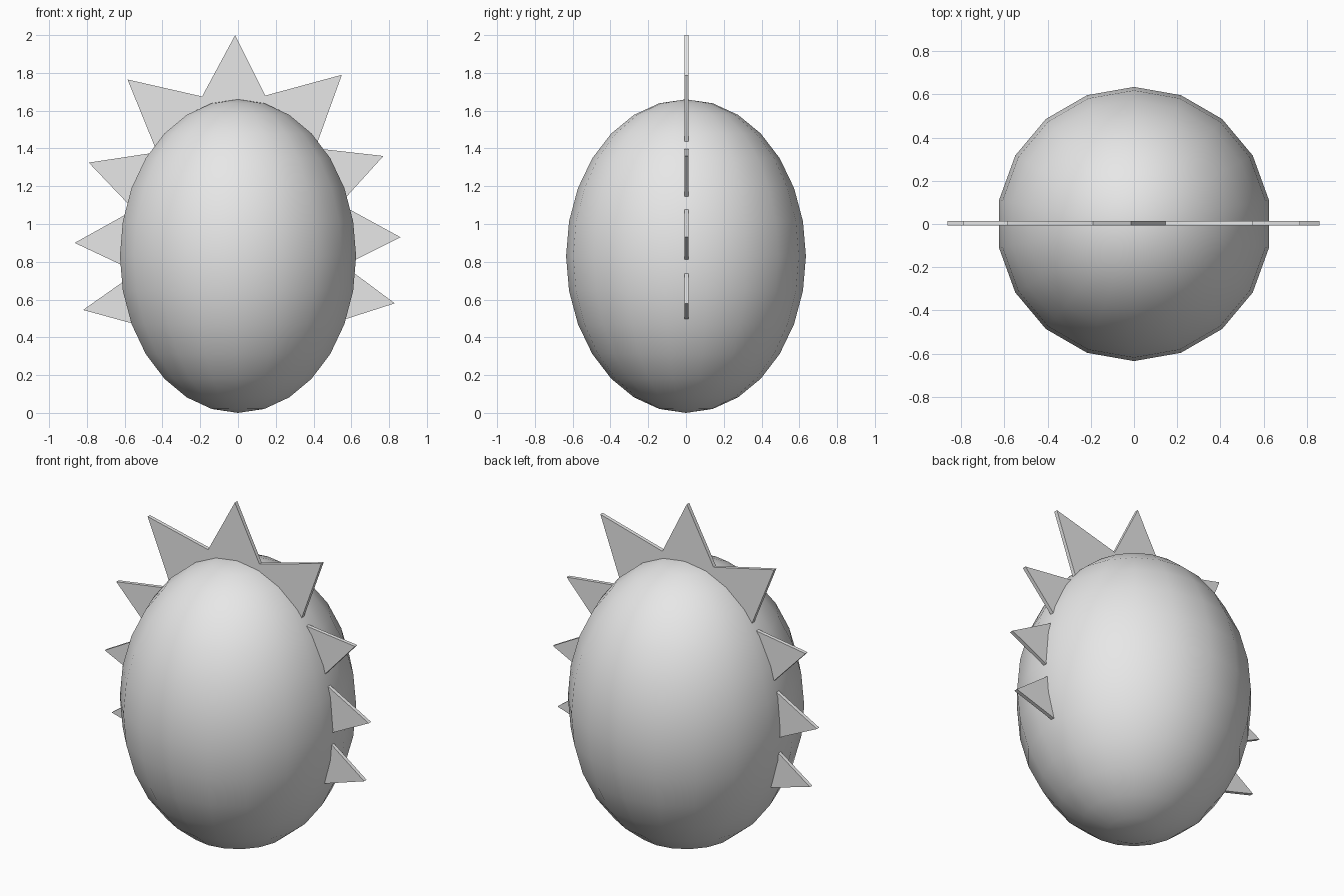
import bpy
import bmesh
from math import sin, cos, pi
from mathutils import Vector

cube = bpy.data.objects.get("Cube")
if cube:
    bpy.data.objects.remove(cube, do_unlink=True)

grey = bpy.data.materials.new("light_grey")
grey.use_nodes = True
grey.diffuse_color = (0.8, 0.8, 0.8, 1)
grey.node_tree.nodes["Principled BSDF"].inputs["Base Color"].default_value = (0.8, 0.8, 0.8, 1)


def finish(bm, name, smooth=False):
    bmesh.ops.recalc_face_normals(bm, faces=bm.faces)
    for f in bm.faces:
        f.smooth = smooth
    mesh = bpy.data.meshes.new(name)
    bm.to_mesh(mesh)
    bm.free()
    mesh.materials.append(grey)
    obj = bpy.data.objects.new(name, mesh)
    bpy.context.collection.objects.link(obj)
    return obj


def egg(name, radius, half_height, segments, rings):
    """Upright ellipsoid with a corner on the front and back axis."""
    bm = bmesh.new()
    loops = []
    for r in range(1, rings):
        a = pi * r / rings
        loops.append([bm.verts.new((radius * sin(a) * sin(2 * pi * s / segments),
                                    radius * sin(a) * cos(2 * pi * s / segments),
                                    half_height * (1 + cos(a))))
                      for s in range(segments)])
    top = bm.verts.new((0, 0, 2 * half_height))
    bottom = bm.verts.new((0, 0, 0))
    for s in range(segments):
        n = (s + 1) % segments
        bm.faces.new((top, loops[0][s], loops[0][n]))
        bm.faces.new((bottom, loops[-1][n], loops[-1][s]))
        for a, b in zip(loops, loops[1:]):
            bm.faces.new((a[s], b[s], b[n], a[n]))
    return finish(bm, name, smooth=True)


def plate(name, outline):
    """Thin upright plate from an (x, z) outline."""
    bm = bmesh.new()
    face = bm.faces.new([bm.verts.new((x, -0.008, z)) for x, z in outline])
    moved = bmesh.ops.extrude_face_region(bm, geom=[face], use_keep_orig=True)["geom"]
    bmesh.ops.translate(bm, vec=(0, 0.022, 0),
                        verts=[v for v in moved if isinstance(v, bmesh.types.BMVert)])
    return finish(bm, name)


# Body
egg("body", 0.635, 0.83, 18, 14)

# Three joined spikes over the top
plate("top_spikes", [(-0.40, 1.31), (-0.585, 1.765), (-0.19, 1.675), (-0.015, 2.0),
                     (0.145, 1.68), (0.55, 1.79), (0.38, 1.32)])

# Side spikes: tip, then the two points where the edges meet the body
spikes = {
    "left_upper_spike": ((0.77, 1.36), (0.46, 1.395), (0.575, 1.145)),
    "left_middle_spike": ((0.86, 0.93), (0.595, 1.075), (0.62, 0.81)),
    "left_lower_spike": ((0.83, 0.58), (0.615, 0.74), (0.565, 0.495)),
    "right_upper_spike": ((-0.79, 1.325), (-0.46, 1.375), (-0.585, 1.11)),
    "right_middle_spike": ((-0.865, 0.90), (-0.595, 1.05), (-0.62, 0.785)),
    "right_lower_spike": ((-0.82, 0.545), (-0.60, 0.70), (-0.565, 0.475)),
}
for name, points in spikes.items():
    tip, a, b = (Vector(p) for p in points)
    # Root each spike a little inside the body
    plate(name, [tip, tip + (a - tip) * 1.2, tip + (b - tip) * 1.2])
